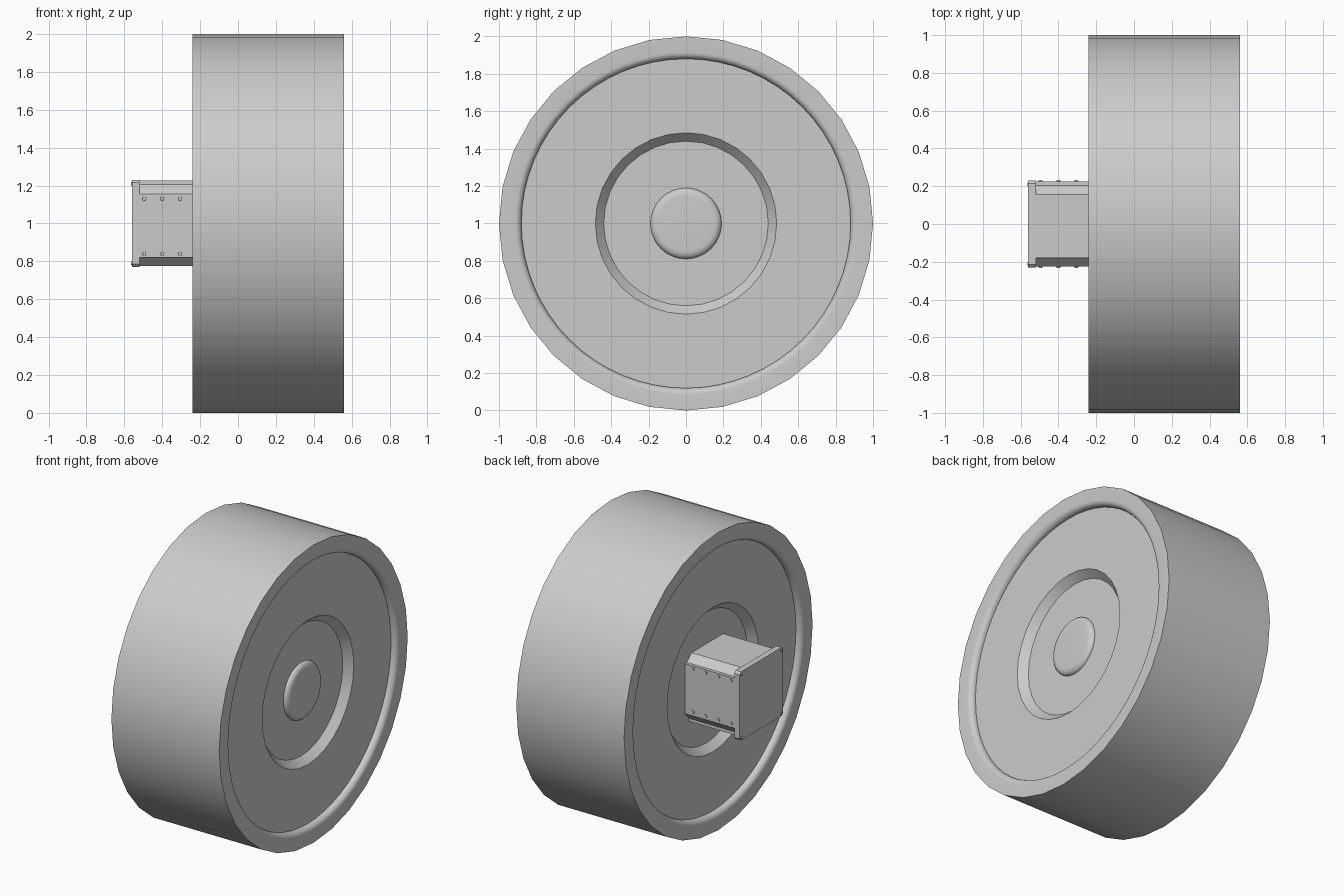
import bpy, bmesh
from math import sin, cos, pi, radians
from mathutils import Matrix, Vector

cube = bpy.data.objects.get("Cube")
if cube:
    bpy.data.objects.remove(cube, do_unlink=True)

grey = bpy.data.materials.new("plain grey")
grey.use_nodes = True
grey.diffuse_color = (0.6, 0.6, 0.6, 1)
grey.node_tree.nodes["Principled BSDF"].inputs["Base Color"].default_value = (0.6, 0.6, 0.6, 1)

AXLE = Vector((0, 0, 1))   # every part is modelled around the axle line


def finish(bm, name):
    """Turn a bmesh into a named, shaded object on the axle."""
    bmesh.ops.recalc_face_normals(bm, faces=bm.faces)
    mesh = bpy.data.meshes.new(name)
    bm.to_mesh(mesh)
    bm.free()
    mesh.materials.append(grey)
    obj = bpy.data.objects.new(name, mesh)
    obj.location = AXLE
    bpy.context.collection.objects.link(obj)
    bpy.ops.object.select_all(action='DESELECT')
    obj.select_set(True)
    bpy.context.view_layer.objects.active = obj
    bpy.ops.object.shade_smooth_by_angle(angle=radians(30))
    return obj


def lathe(name, rings):
    """Revolve (x, radius, sides) rings about x; side counts may double or halve."""
    bm = bmesh.new()
    loops = [[bm.verts.new((x, r * sin(2 * pi * i / n), r * cos(2 * pi * i / n)))
              for i in range(n)] for x, r, n in rings]
    for a, b in zip(loops, loops[1:]):
        n = min(len(a), len(b))
        ka, kb = len(a) // n, len(b) // n
        for i in range(n):
            side_a = [a[(i * ka + j) % len(a)] for j in range(ka + 1)]
            side_b = [b[(i * kb + j) % len(b)] for j in range(kb + 1)]
            bm.faces.new(side_a + side_b[::-1])
    bm.faces.new(loops[0])
    bm.faces.new(loops[-1])
    return finish(bm, name)


def prism(name, section, x0, x1):
    """Extrude a (y, z) section along x."""
    bm = bmesh.new()
    face = bm.faces.new([bm.verts.new((x0, y, z)) for y, z in section])
    out = bmesh.ops.extrude_face_region(bm, geom=[face])
    bmesh.ops.translate(bm, vec=(x1 - x0, 0, 0),
                        verts=[v for v in out["geom"] if isinstance(v, bmesh.types.BMVert)])
    return finish(bm, name)


def quarter_turns(points):
    """Repeat one corner's (y, z) points around the axle."""
    result = []
    for _ in range(4):
        result += points
        points = [(-z, y) for y, z in points]
    return result


# Wheel: drum, rounded rim lip, recessed disc, sloped well and raised hub cap
MID, HALF = 0.16, 0.4
DISC, WELL = 0.04, 0.09          # depths below the rim face
half = [(0, 1.0, 32)]
steps = 6
for i in range(steps + 1):       # rounded lip
    a = pi / 2 * i / steps
    half.append((0.035 * (1 - cos(a)), 0.915 - 0.035 * sin(a), 64))
half += [(DISC, 0.88, 64), (DISC, 0.485, 32), (WELL, 0.44, 32)]
for i in range(steps + 1):       # rounded hub cap edge
    a = pi / 2 * i / steps
    half.append((WELL - 0.03 * sin(a), 0.15 + 0.04 * cos(a), 32))
left = [(MID + HALF - d, r, n) for d, r, n in half]
right = [(MID - HALF + d, r, n) for d, r, n in half]
lathe("wheel", left[::-1] + right)

# Mounting box with a chamfer and lip at each corner
SIZE = 0.226
corner = [(SIZE, 0.18), (0.205, 0.18), (0.155, SIZE)]
prism("mounting_box", quarter_turns(corner), -0.53, MID - HALF + WELL + 0.02)

# End plate with slightly clipped corners
plate_corner = [(0.23, 0.215), (0.215, 0.23)]
prism("end_plate", quarter_turns(plate_corner), -0.56, -0.52)


def studs(name, places, axis):
    """Small round studs centred on the places and aligned with the axis."""
    bm = bmesh.new()
    turn = Vector((0, 0, 1)).rotation_difference(Vector(axis)).to_matrix().to_4x4()
    for p in places:
        bmesh.ops.create_cone(bm, cap_ends=True, segments=12, radius1=0.012,
                              radius2=0.009, depth=0.012,
                              matrix=Matrix.Translation(p) @ turn)
    return finish(bm, name)


# Rivet rows on the front and back of the box
for name, s in (("front_rivets", -1), ("back_rivets", 1)):
    rows = (-s * 0.13, s * 0.16)
    studs(name, [(-0.495 + 0.095 * i, s * SIZE, z) for z in rows for i in range(4)],
          (0, s, 0))

# Corner bolts on the end plate
studs("corner_bolts", [(-0.559, y, z) for y in (-0.21, 0.21) for z in (-0.21, 0.21)],
      (-1, 0, 0))
